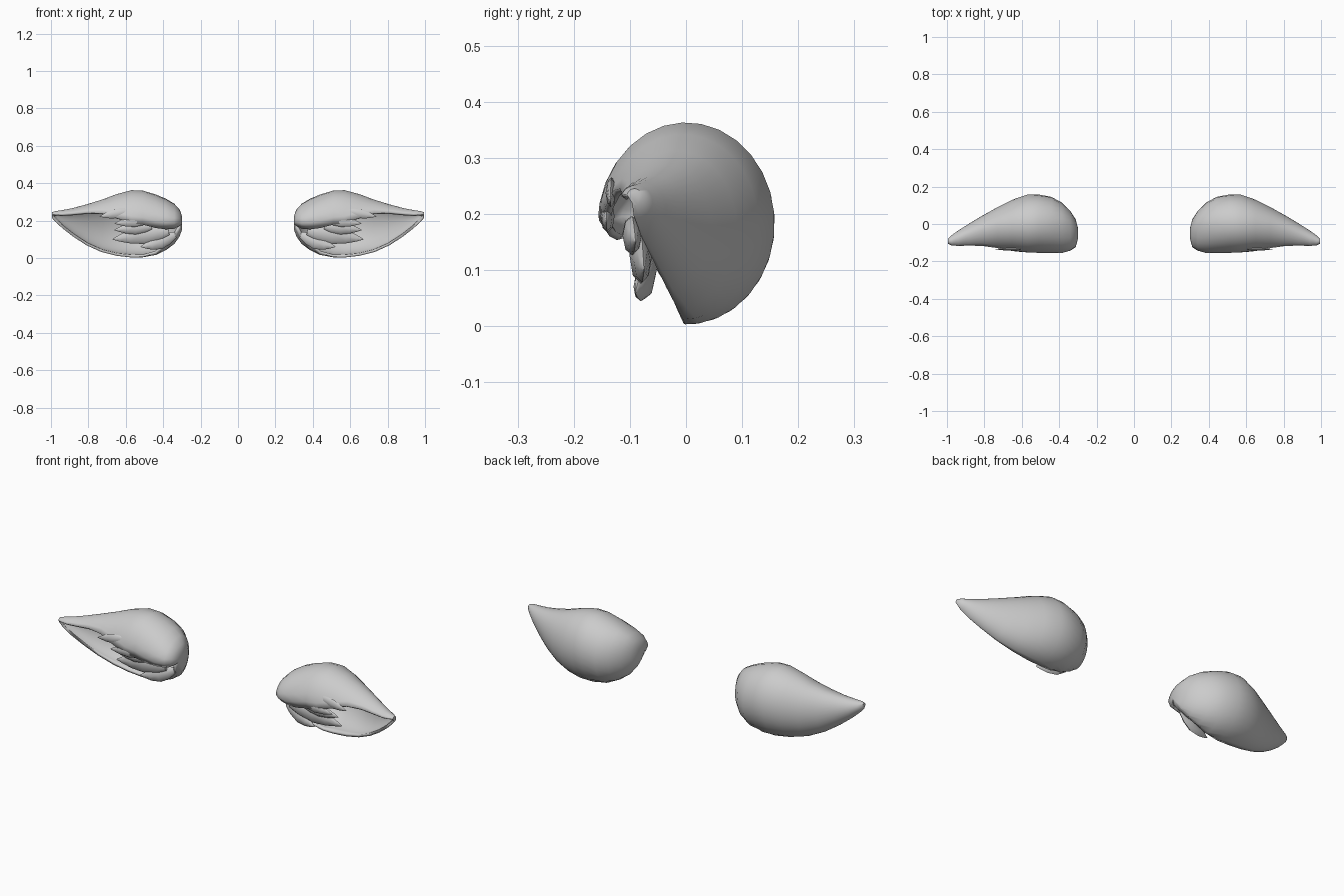
import bpy, bmesh
from math import sin, cos, pi, radians
from mathutils import Vector

if "Cube" in bpy.data.objects:
    bpy.data.objects.remove(bpy.data.objects["Cube"])


def finish(bm, name, thickness=0):
    me = bpy.data.meshes.new(name)
    bm.to_mesh(me)
    bm.free()
    ob = bpy.data.objects.new(name, me)
    bpy.context.collection.objects.link(ob)
    if thickness:
        so = ob.modifiers.new("Thickness", 'SOLIDIFY')
        so.thickness = thickness
        so.offset = -1
    mi = ob.modifiers.new("Mirror", 'MIRROR')
    mi.use_clip = False
    bpy.context.view_layer.objects.active = ob
    ob.select_set(True)
    bpy.ops.object.shade_smooth_by_angle(angle=radians(60))
    ob.select_set(False)
    return ob


# ear shell stations: x, bottom, top, front y, centre y, back y, lower / upper rim angle
stations = [
    (0.300, 0.150, 0.225, -0.08, -0.05, -0.020, -168, 190),
    (0.312, 0.115, 0.260, -0.12, -0.03, 0.025, -160, 192),
    (0.340, 0.075, 0.290, -0.14, -0.01, 0.070, -143, 194),
    (0.385, 0.042, 0.317, -0.148, 0.0, 0.115, -128, 191),
    (0.440, 0.015, 0.340, -0.15, 0.0, 0.145, -112, 186),
    (0.510, 0.003, 0.361, -0.15, 0.0, 0.158, -98, 181),
    (0.570, 0.003, 0.363, -0.148, 0.0, 0.158, -93, 179),
    (0.650, 0.012, 0.342, -0.14, -0.005, 0.130, -92, 167),
    (0.730, 0.032, 0.312, -0.14, -0.015, 0.090, -92, 150),
    (0.810, 0.068, 0.287, -0.135, -0.033, 0.045, -95, 142),
    (0.880, 0.113, 0.268, -0.128, -0.055, 0.003, -97, 142),
    (0.940, 0.160, 0.256, -0.122, -0.078, -0.035, -105, 148),
    (0.975, 0.193, 0.251, -0.116, -0.09, -0.06, -115, 155),
    (0.995, 0.215, 0.245, -0.105, -0.092, -0.078, -135, 165),
]
SEG = 22
bm = bmesh.new()
rings = []
for x, zb, zt, yf, yc, yb, a0, a1 in stations:
    ring = []
    for j in range(SEG + 1):
        a = radians(a0 + (a1 - a0) * j / SEG)
        c, s = cos(a), sin(a)
        r = (yb - yc) if c > 0 else (yc - yf) * min(1.05, 1 + 0.8 * s)
        ring.append(bm.verts.new((x, yc + r * c, (zb + zt) / 2 + (zt - zb) / 2 * s)))
    rings.append(ring)
for r0, r1 in zip(rings, rings[1:]):
    for j in range(SEG):
        bm.faces.new((r0[j], r0[j + 1], r1[j + 1], r1[j]))
bm.faces.new(rings[0][::-1])
bm.faces.new(rings[-1])
finish(bm, "ear_shells", 0.014)


# fur tufts: flat pointed leaves lofted from root to tip
def tuft(name, root, tip, width, thick, sag=0.0):
    bm = bmesh.new()
    root, tip = Vector(root), Vector(tip)
    d = (tip - root).normalized()
    flat = d.cross(Vector((0, 1, 0))).normalized()
    out = d.cross(flat)
    prev = None
    for t, w in ((0, 0.45), (0.2, 0.85), (0.45, 1), (0.7, 0.72), (0.88, 0.35), (1, 0.04)):
        p = root.lerp(tip, t) + Vector((0, 0, -sag * sin(pi * t)))
        ring = [bm.verts.new(p + flat * (width / 2 * w * cos(k * pi / 4))
                             + out * (thick / 2 * w * sin(k * pi / 4))) for k in range(8)]
        if prev:
            for k in range(8):
                n = (k + 1) % 8
                bm.faces.new((prev[k], prev[n], ring[n], ring[k]))
        else:
            bm.faces.new(ring)
        prev = ring
    bm.faces.new(prev)
    bmesh.ops.recalc_face_normals(bm, faces=bm.faces)
    finish(bm, name)


tuft("lower_tuft", (0.335, -0.06, 0.125), (0.52, -0.09, 0.06), 0.075, 0.035, 0.012)
tuft("middle_tuft", (0.37, -0.085, 0.145), (0.67, -0.075, 0.10), 0.10, 0.04)
tuft("upper_tuft", (0.46, -0.10, 0.17), (0.66, -0.09, 0.15), 0.07, 0.035)
tuft("rim_tuft_inner", (0.47, -0.138, 0.205), (0.66, -0.142, 0.185), 0.06, 0.025)
tuft("rim_tuft_outer", (0.58, -0.132, 0.25), (0.74, -0.135, 0.222), 0.05, 0.02)
